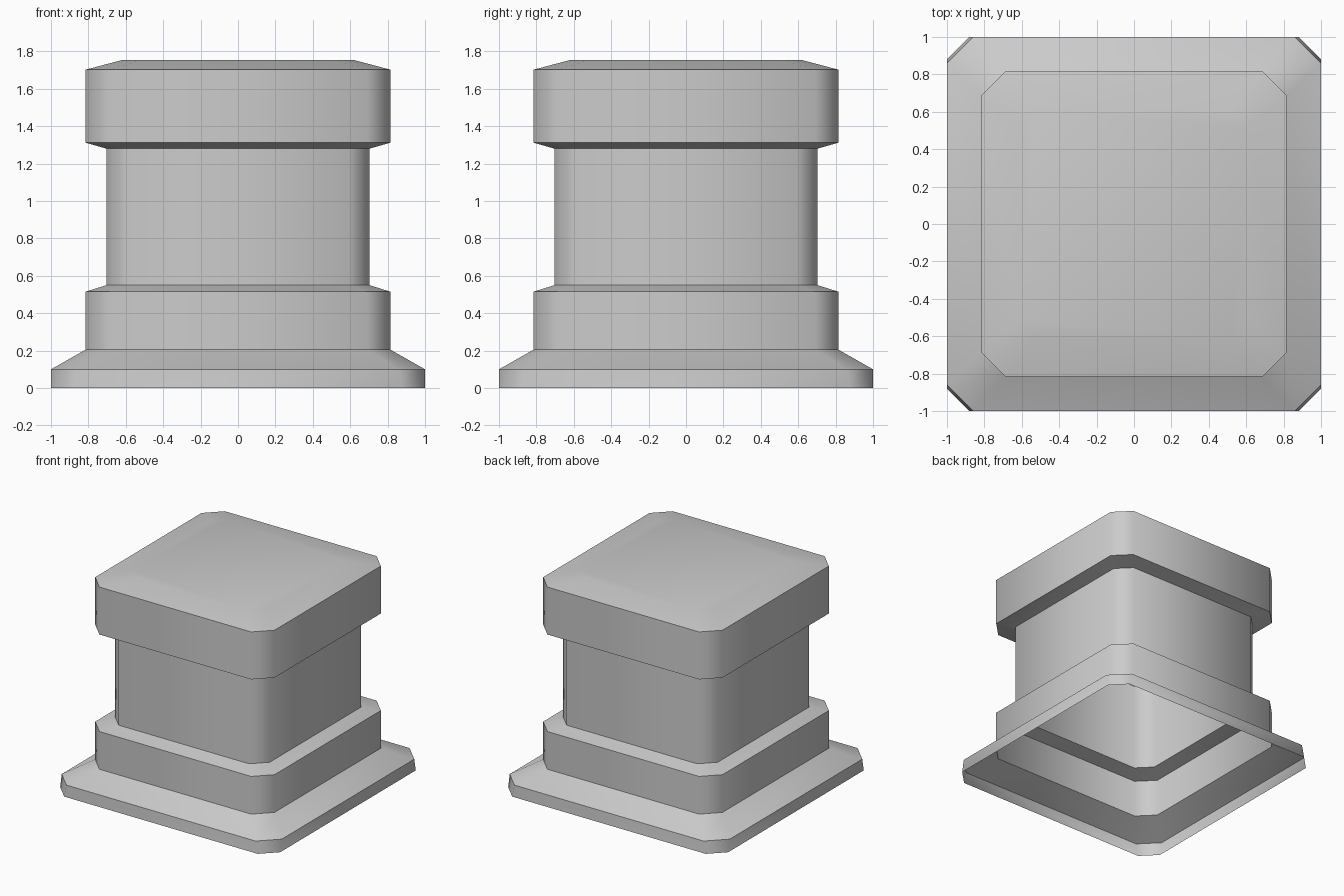
import bpy
import bmesh
import math

default = bpy.data.objects.get("Cube")
if default:
    bpy.data.objects.remove(default, do_unlink=True)

stone = bpy.data.materials.new("grey stone")
stone.use_nodes = True
grey = (0.6, 0.6, 0.6, 1)
stone.diffuse_color = grey
stone.node_tree.nodes["Principled BSDF"].inputs["Base Color"].default_value = grey


def ring(bm, half, cut, z):
    """Square outline with its four corners cut off, counter-clockwise."""
    inner = half - cut
    verts = []
    for quarter in range(4):
        c, s = round(math.cos(quarter * math.pi / 2)), round(math.sin(quarter * math.pi / 2))
        for x, y in ((half, -inner), (half, inner)):
            verts.append(bm.verts.new((c * x - s * y, s * x + c * y, z)))
    return verts


def shell(name, levels, closed_top=False):
    """Open-bottomed shell lofted through (half width, corner cut, height)."""
    bm = bmesh.new()
    rings = [ring(bm, *level) for level in levels]
    for low, high in zip(rings, rings[1:]):
        n = len(low)
        for i in range(n):
            j = (i + 1) % n
            bm.faces.new((low[i], low[j], high[j], high[i]))
    if closed_top:
        bm.faces.new(rings[-1])
    mesh = bpy.data.meshes.new(name)
    bm.to_mesh(mesh)
    bm.free()
    mesh.materials.append(stone)
    obj = bpy.data.objects.new(name, mesh)
    bpy.context.collection.objects.link(obj)
    # Rounded-looking vertical corners, crisp horizontal edges
    bpy.ops.object.select_all(action="DESELECT")
    obj.select_set(True)
    bpy.context.view_layer.objects.active = obj
    bpy.ops.object.shade_smooth_by_angle(angle=math.radians(50))


# Sloping foot, hollow underneath
shell("foot", [(1, 0.12, 0), (1, 0.14, 0.1), (0.815, 0.125, 0.205)])
# Plinth block with a narrow sloping ledge
shell("plinth", [(0.815, 0.125, 0.205), (0.815, 0.125, 0.515), (0.703, 0.11, 0.55)])
# Straight shaft
shell("shaft", [(0.703, 0.11, 0.55), (0.703, 0.11, 1.28)])
# Overhanging cap with a shallow bevelled top
shell("cap", [(0.703, 0.11, 1.28), (0.815, 0.125, 1.312),
              (0.815, 0.125, 1.702), (0.615, 0.1, 1.755)], closed_top=True)
